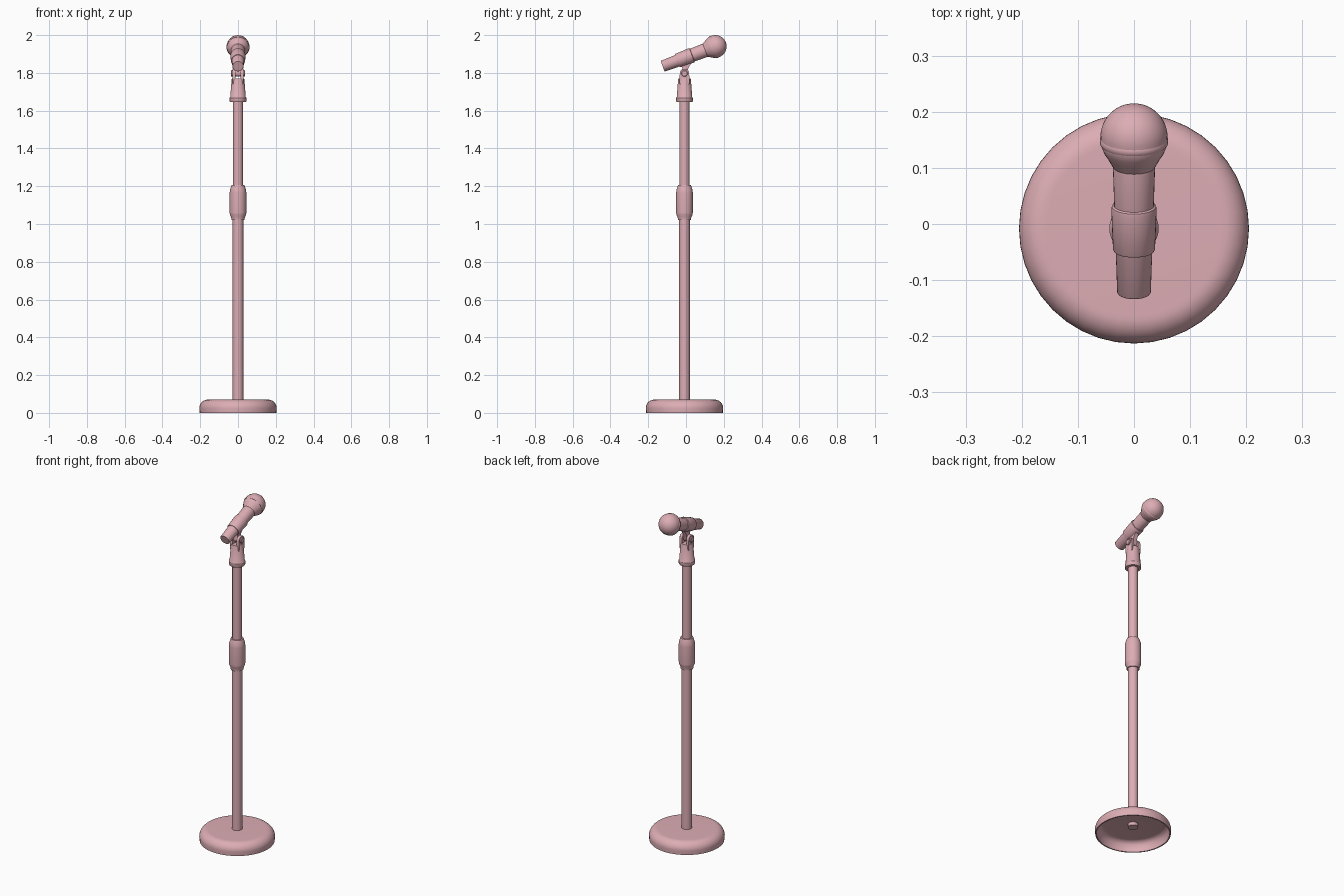
import bpy, bmesh, math
from mathutils import Vector

if "Cube" in bpy.data.objects:
    bpy.data.objects.remove(bpy.data.objects["Cube"])

CY = -0.008                      # stand axis in y
TILT = math.radians(20.6)        # microphone tilt above horizontal
TAIL = Vector((0, -0.124, 1.835))
AXIS = Vector((0, math.cos(TILT), math.sin(TILT)))


def finish(name, bm, angle=35):
    bmesh.ops.remove_doubles(bm, verts=bm.verts, dist=1e-5)
    bmesh.ops.recalc_face_normals(bm, faces=bm.faces)
    mesh = bpy.data.meshes.new(name)
    bm.to_mesh(mesh)
    bm.free()
    ob = bpy.data.objects.new(name, mesh)
    bpy.context.collection.objects.link(ob)
    mat = bpy.data.materials.get("rose") or bpy.data.materials.new("rose")
    mat.diffuse_color = (0.72, 0.42, 0.46, 1)
    mat.use_nodes = True
    mat.node_tree.nodes["Principled BSDF"].inputs["Base Color"].default_value = mat.diffuse_color
    mesh.materials.append(mat)
    bpy.ops.object.select_all(action='DESELECT')
    ob.select_set(True)
    bpy.context.view_layer.objects.active = ob
    bpy.ops.object.shade_smooth_by_angle(angle=math.radians(angle))
    return ob


def lathe(name, profile, segs=32, closed=False, loc=(0, CY, 0), rot=(0, 0, 0)):
    """Spin an (r, z) profile around z."""
    bm = bmesh.new()
    vs = [bm.verts.new((r, 0, z)) for r, z in profile]
    pairs = list(zip(vs, vs[1:])) + ([(vs[-1], vs[0])] if closed else [])
    es = [bm.edges.new(p) for p in pairs]
    bmesh.ops.spin(bm, geom=vs + es, cent=(0, 0, 0), axis=(0, 0, 1),
                   angle=2 * math.pi, steps=segs)
    ob = finish(name, bm)
    ob.location, ob.rotation_euler = loc, rot
    return ob


def plate(name, outline, x0, x1):
    """Extrude a (y, z) outline from x0 to x1."""
    bm = bmesh.new()
    f = bm.faces.new([bm.verts.new((x0, y, z)) for y, z in outline])
    ex = bmesh.ops.extrude_face_region(bm, geom=[f])
    bmesh.ops.translate(bm, vec=(x1 - x0, 0, 0),
                        verts=[g for g in ex["geom"] if isinstance(g, bmesh.types.BMVert)])
    if f.is_valid and len(f.edges[0].link_faces) < 2:
        bm.faces.new([v for v in f.verts])
    return finish(name, bm)


def arc(cy, cz, r, a0, a1, n=10):
    return [(cy + r * math.cos(math.radians(a0 + (a1 - a0) * i / n)),
             cz + r * math.sin(math.radians(a0 + (a1 - a0) * i / n))) for i in range(n + 1)]


# Hollow round base
lathe("base", [(0, 0.07), (0.155, 0.07)] + arc(0.160, 0.025, 0.045, 84, 0, 8)
      + [(0.203, 0), (0.196, 0), (0.196, 0.025)] + arc(0.160, 0.025, 0.034, 10, 90, 6)
      + [(0, 0.059)], 40)

# Telescopic pole
lathe("lower_pole", [(0, 0.04), (0.028, 0.04), (0.028, 1.05), (0, 1.05)])
lathe("upper_pole", [(0, 1.05), (0.0265, 1.05), (0.0265, 1.66), (0, 1.66)])
lathe("height_clutch", [(0.026, 1.022), (0.035, 1.022), (0.036, 1.036), (0.043, 1.050),
                        (0.044, 1.060), (0.044, 1.165), (0.043, 1.178), (0.037, 1.198),
                        (0.034, 1.206), (0.026, 1.206)])

# Tapered clip socket on top of the pole
lathe("clip_socket", [(0.0, 1.645), (0.042, 1.645), (0.044, 1.648), (0.044, 1.668),
                      (0.041, 1.672), (0.034, 1.764), (0.032, 1.770), (0, 1.770)])

# Fork ears and pivot bolt heads
PZ = 1.797
ear = [(CY - 0.026, 1.74), (CY + 0.026, 1.74)] + arc(CY, PZ, 0.025, 0, 180)
for side, s in (("left", -1), ("right", 1)):
    plate("fork_ear_" + side, ear, s * 0.014, s * 0.030)
    lathe("pivot_bolt_" + side, [(0, 0.025), (0.017, 0.025), (0.017, 0.035),
                                 (0.014, 0.038), (0, 0.038)], 20,
          loc=(0, CY, PZ), rot=(0, s * math.pi / 2, 0))
lathe("pivot_pin", [(0, -0.026), (0.008, -0.026), (0.008, 0.026), (0, 0.026)], 16,
      loc=(0, CY, PZ), rot=(0, math.pi / 2, 0))

# Tongue joining the pivot to the holder sleeve
plate("holder_tongue", arc(CY, PZ, 0.017, 180, 340) + [(0.012, 1.825), (0.034, 1.862),
                                                      (-0.030, 1.842), (-0.019, 1.825)],
      -0.012, 0.012)

# Microphone parts share one tilted axis
MIC = dict(loc=TAIL, rot=(TILT - math.pi / 2, 0, 0))
lathe("holder_sleeve", [(0.031, 0.082), (0.036, 0.082), (0.0375, 0.085), (0.0405, 0.160),
                        (0.0395, 0.166), (0.036, 0.168), (0.034, 0.165)], closed=True, **MIC)
lathe("mic_handle", [(0, 0), (0.028, 0), (0.030, 0.003), (0.0375, 0.238),
                     (0.0365, 0.243), (0, 0.243)], **MIC)
lathe("mic_collar", [(0, 0.241), (0.037, 0.241), (0.040, 0.246), (0.046, 0.257),
                     (0.054, 0.270), (0.058, 0.281), (0.058, 0.286), (0, 0.286)], **MIC)
lathe("grille_band", [(0.050, 0.284), (0.0595, 0.284), (0.061, 0.287), (0.061, 0.293),
                      (0.0595, 0.296), (0.050, 0.296)], closed=True, **MIC)
lathe("mic_grille", [(0, 0.290)] + arc(0, 0.298, 0.060, -4, 90, 12)[:-1] + [(0, 0.358)], **MIC)
